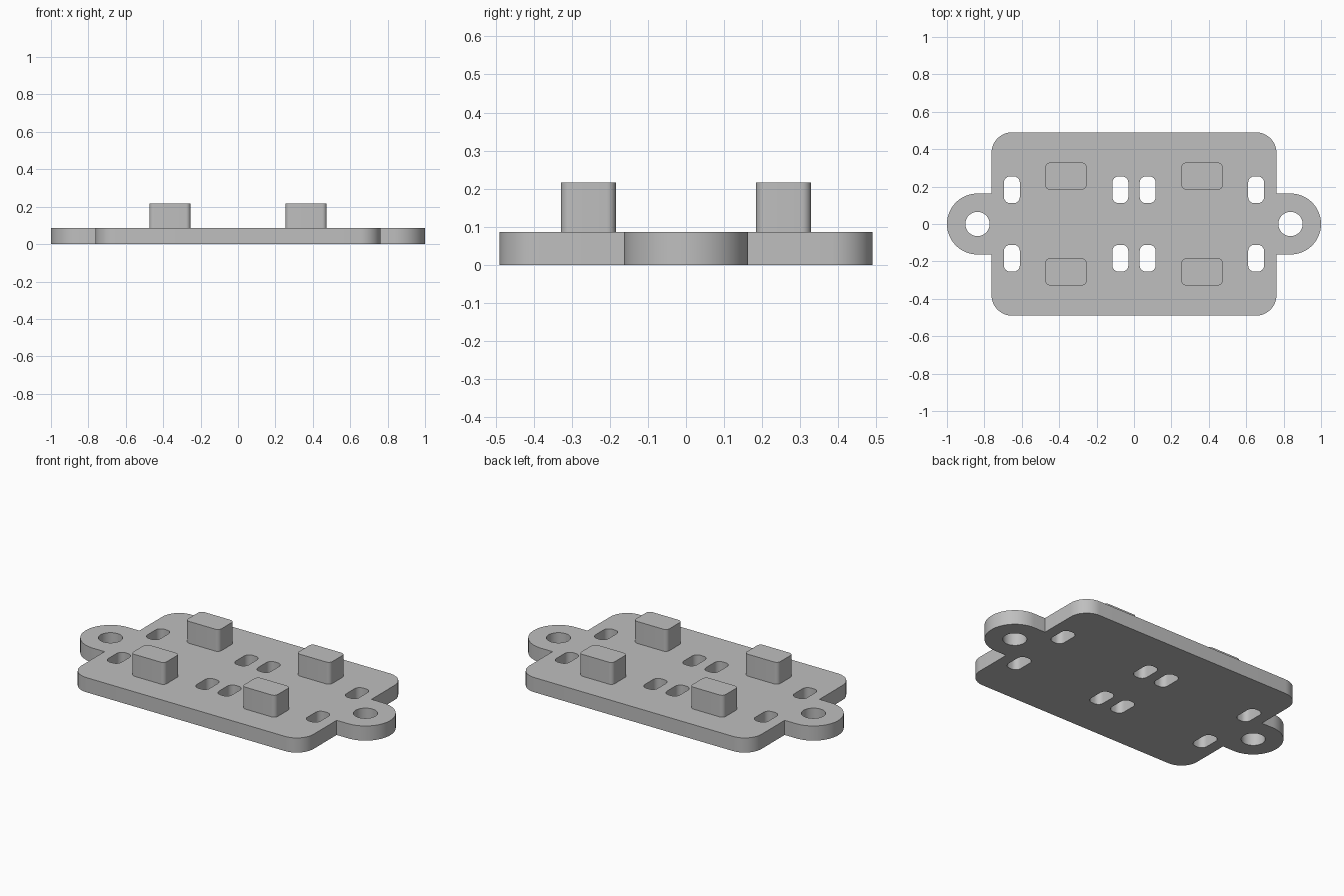
import bpy
import bmesh
from math import sin, cos, radians

cube = bpy.data.objects.get("Cube")
if cube:
    bpy.data.objects.remove(cube, do_unlink=True)

PLATE_X, PLATE_Y, PLATE_TOP = 0.762, 0.49, 0.087
PEG_TOP = 0.217
EAR_R = 0.163
EAR_X = 1 - EAR_R

grey = bpy.data.materials.new("light_grey")
grey.use_nodes = True
grey.diffuse_color = (0.52, 0.52, 0.52, 1)
grey.node_tree.nodes["Principled BSDF"].inputs["Base Color"].default_value = grey.diffuse_color


def arc(cx, cy, r, start, end, steps):
    angles = [radians(start + (end - start) * i / steps) for i in range(steps + 1)]
    return [(cx + r * cos(a), cy + r * sin(a)) for a in angles]


def rounded_rect(cx, cy, w, h, r):
    pts = []
    for i, (sx, sy) in enumerate([(1, 1), (-1, 1), (-1, -1), (1, -1)]):
        pts += arc(cx + sx * (w / 2 - r), cy + sy * (h / 2 - r), r, 90 * i, 90 * i + 90, 8)
    return pts


def extrude_profile(name, loops, bottom, top):
    """Solid from an outline plus any hole loops."""
    curve = bpy.data.curves.new(name + "_profile", "CURVE")
    curve.dimensions = "2D"
    curve.fill_mode = "BOTH"
    curve.extrude = (top - bottom) / 2
    for pts in loops:
        spline = curve.splines.new("POLY")
        spline.points.add(len(pts) - 1)
        for p, (x, y) in zip(spline.points, pts):
            p.co = (x, y, 0, 1)
        spline.use_cyclic_u = True
    obj = bpy.data.objects.new(name, curve)
    bpy.context.collection.objects.link(obj)
    bpy.ops.object.select_all(action="DESELECT")
    obj.select_set(True)
    bpy.context.view_layer.objects.active = obj
    bpy.ops.object.convert(target="MESH")
    obj = bpy.context.view_layer.objects.active
    obj.name = name

    # Weld caps to walls and set the height
    bm = bmesh.new()
    bm.from_mesh(obj.data)
    bmesh.ops.remove_doubles(bm, verts=bm.verts, dist=0.0002)
    bmesh.ops.translate(bm, verts=bm.verts, vec=(0, 0, (top + bottom) / 2))
    bmesh.ops.recalc_face_normals(bm, faces=bm.faces)
    bm.to_mesh(obj.data)
    bm.free()
    obj.data.materials.clear()
    obj.data.materials.append(grey)
    bpy.ops.object.shade_smooth_by_angle(angle=radians(30))
    return obj


# Plate outline: right half with its ear, then the same turned half a circle
corner = 0.11
cx, cy = PLATE_X - corner, PLATE_Y - corner
half = arc(cx, -cy, corner, -90, 0, 12)
half += [(PLATE_X, -EAR_R)] + arc(EAR_X, 0, EAR_R, -90, 90, 32) + [(PLATE_X, EAR_R)]
half += arc(cx, cy, corner, 0, 90, 12)
loops = [half + [(-x, -y) for x, y in half]]

# Screw holes and strap slots
for sx in (-1, 1):
    loops.append(arc(sx * EAR_X, 0, 0.065, 0, 350, 35))
    for sy in (-1, 1):
        for x in (0.073, 0.653):
            loops.append(rounded_rect(sx * x, sy * 0.183, 0.085, 0.144, 0.034))
extrude_profile("base_plate", loops, 0, PLATE_TOP)

# Four raised pegs
for sx, side in ((1, "left"), (-1, "right")):
    for sy, end in ((-1, "front"), (1, "back")):
        outline = rounded_rect(sx * 0.364, sy * 0.256, 0.22, 0.144, 0.024)
        extrude_profile(f"peg_{end}_{side}", [outline], PLATE_TOP - 0.01, PEG_TOP)
